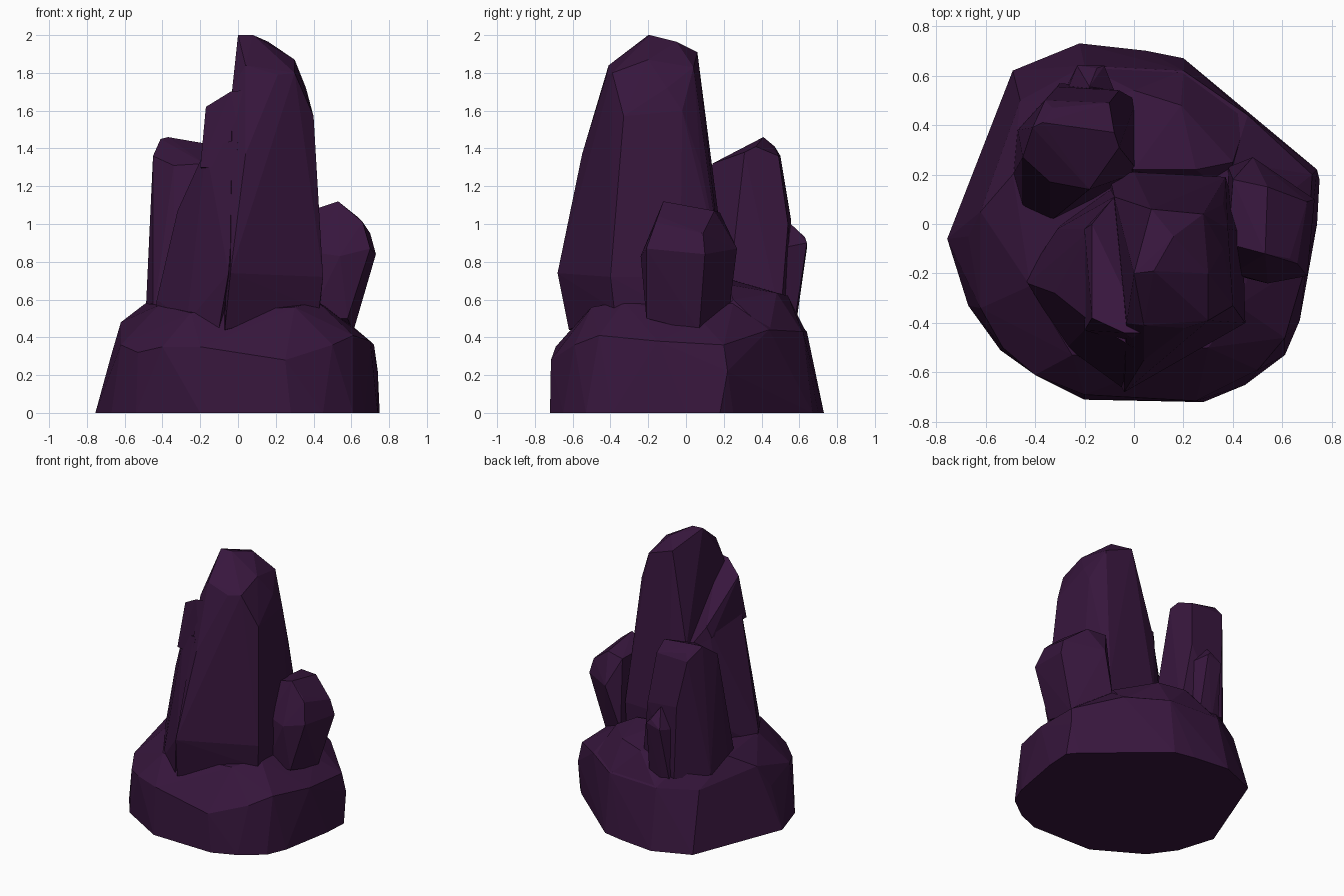
import bpy, bmesh
from math import radians

mat = bpy.data.materials.new("dark_purple_stone")
mat.diffuse_color = (0.038, 0.008, 0.046, 1)


def rock(name, *rings):
    """Faceted chunk: convex hull around a few corner rings."""
    bm = bmesh.new()
    for ring in rings:
        for p in ring:
            bm.verts.new(p)
    res = bmesh.ops.convex_hull(bm, input=bm.verts[:])
    junk = {g for g in res["geom_interior"] + res["geom_unused"]
            if isinstance(g, bmesh.types.BMVert)}
    bmesh.ops.delete(bm, geom=list(junk), context='VERTS')
    bmesh.ops.dissolve_limit(bm, angle_limit=radians(3),
                             verts=bm.verts[:], edges=bm.edges[:])
    bmesh.ops.recalc_face_normals(bm, faces=bm.faces[:])
    me = bpy.data.meshes.new(name)
    bm.to_mesh(me)
    bm.free()
    me.materials.append(mat)
    ob = bpy.data.objects.new(name, me)
    bpy.context.collection.objects.link(ob)
    return ob


# Boulder base: ground outline, shoulder, top
ground = [(x, y, 0) for x, y in [
    (-.755, -.06), (-.67, -.33), (-.54, -.51), (-.2, -.71), (0, -.70), (.28, -.72),
    (.45, -.65), (.61, -.53), (.67, -.39), (.74, 0), (.75, .18), (.69, .25),
    (.31, .57), (.20, .67), (.05, .70), (-.22, .73), (-.49, .62)]]
shoulder = [(-.67, -.05, .31), (-.62, .05, .48), (-.62, -.34, .36), (-.53, -.50, .32),
            (-.4, -.61, .35), (-.2, -.69, .35), (.25, -.715, .28), (.5, -.59, .36),
            (.61, -.46, .41), (.70, -.15, .38), (.74, .22, .22), (.72, .2, .36),
            (.46, .44, .44), (.2, .62, .43), (-.2, .64, .43), (-.46, .5, .43)]
crown = [(-.49, .2, .58), (-.42, -.25, .57), (-.25, -.53, .53), (.3, -.5, .56),
         (.42, -.33, .59), (.57, .08, .49), (.4, .25, .58), (-.3, .5, .59)]
rock("boulder_base", ground, shoulder, crown)

# Sloping rise behind the main crystal
rock("rear_ridge",
     [(-.2, .64, .42), (.2, .62, .42), (.46, .44, .42), (.4, .1, .42), (-.2, .2, .42)],
     [(0, .54, .62), (.19, .48, .635), (.4, .25, .6), (.25, .22, .68), (0, .22, .71),
      (-.3, .45, .6)])

# Tall main crystal
rock("main_crystal",
     [(-.07, -.62, .44), (.43, -.38, .55), (.43, 0, .5), (.36, .18, .45), (-.1, .2, .45)],
     [(-.04, -.68, .74), (.45, -.40, .72), (.44, -.03, .72), (.37, .19, .75), (0, .21, .75)],
     [(.04, -.55, 1.37), (-.08, .11, 1.25), (.11, .13, 1.3), (.36, .08, 1.3)],
     [(.40, -.33, 1.57), (.38, -.02, 1.6), (.04, -.44, 1.72), (-.03, -.40, 1.72)],
     [(.04, -.41, 1.84), (.21, -.42, 1.79), (.30, -.39, 1.80), (.36, -.1, 1.72),
      (.30, -.2, 1.87), (.28, .04, 1.83), (.07, .06, 1.91)],
     [(0, -.2, 2), (.08, -.19, 2), (.16, -.05, 1.965)])

# Lower slab leaning on the main crystal's left side, flared at the foot
rock("left_slab_foot",
     [(-.44, -.22, .5), (-.27, -.5, .48), (-.1, -.6, .45), (-.27, .02, .45), (0, .2, .45)],
     [(-.43, -.24, .6), (-.05, -.66, .74), (-.31, -.02, .65), (0, .2, .7)],
     [(-.32, -.28, 1.07), (-.24, -.02, 1.05), (-.08, .11, 1.22)],
     [(-.17, -.40, 1.40), (-.17, -.02, 1.38), (0, -.5, 1.45)])
rock("left_slab_top",
     [(-.2, -.43, 1.3), (-.2, -.02, 1.3), (-.08, .11, 1.22), (.04, -.5, 1.3)],
     [(-.17, -.38, 1.62), (-.17, 0, 1.38), (-.04, -.44, 1.70), (.04, -.44, 1.71)])

# Left rear crystal
rock("left_rear_crystal",
     [(-.49, .2, .5), (-.45, .06, .5), (-.34, .01, .5), (-.16, .1, .5), (.02, .21, .5),
      (.01, .5, .5), (-.3, .57, .5), (-.47, .38, .5)],
     [(-.31, .555, 1.03), (-.06, .54, 1.0)],
     [(-.45, .27, 1.36), (-.34, .17, 1.31), (-.18, .14, 1.32), (-.06, .31, 1.38),
      (-.36, .50, 1.36), (-.1, .49, 1.36)],
     [(-.41, .39, 1.45), (-.37, .41, 1.46), (-.33, .47, 1.41), (-.08, .37, 1.41)])

# Small splinter behind it
rock("rear_splinter",
     [(-.28, .45, .4), (-.27, .56, .4), (-.2, .58, .45), (-.1, .57, .45), (-.06, .45, .4)],
     [(-.27, .54, .85), (-.23, .64, .87), (-.12, .64, .9), (-.08, .54, .88)],
     [(-.15, .63, .93), (-.18, .555, 1.0), (-.2, .5, .98)])

# Right crystal, leaning outward
rock("right_crystal",
     [(.58, -.21, .50), (.61, .07, .43), (.38, .23, .55), (.38, -.2, .5)],
     [(.54, -.24, .83), (.70, -.21, .87), (.73, .10, .84), (.48, .27, .87), (.4, -.2, .85)],
     [(.66, -.16, 1.01), (.70, .09, .95)],
     [(.38, -.08, 1.07), (.53, -.12, 1.12), (.40, .18, 1.06), (.54, .15, 1.07), (.63, -.14, 1.04)])
